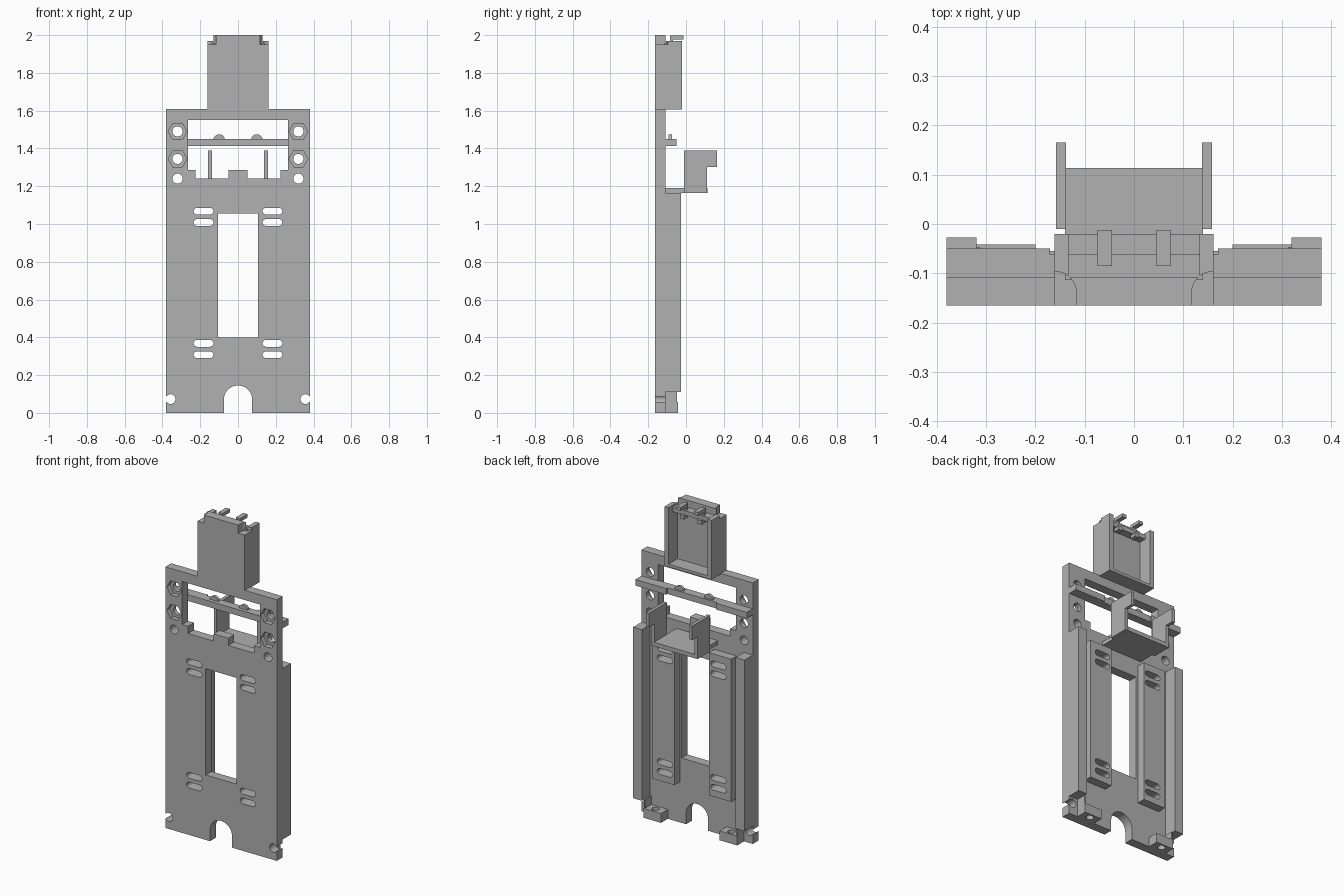
import bpy, math
from mathutils import Matrix, Vector

cube = bpy.data.objects.get("Cube")
if cube:
    bpy.data.objects.remove(cube, do_unlink=True)

import bmesh

grey = bpy.data.materials.new("plain grey")
grey.use_nodes = True
colour = (0.44, 0.44, 0.44, 1)
grey.diffuse_color = colour
grey.node_tree.nodes["Principled BSDF"].inputs["Base Color"].default_value = colour

FRONT, BACK = -0.165, -0.108     # faces of the base plate
SINK = BACK - 0.006              # rear parts are seated slightly into the plate


def finish(name, bm):
    bmesh.ops.recalc_face_normals(bm, faces=bm.faces)
    mesh = bpy.data.meshes.new(name)
    bm.to_mesh(mesh)
    bm.free()
    mesh.materials.append(grey)
    ob = bpy.data.objects.new(name, mesh)
    bpy.context.scene.collection.objects.link(ob)
    return ob


def box(name, x0, x1, y0, y1, z0, z1):
    bm = bmesh.new()
    size = Vector((x1 - x0, y1 - y0, z1 - z0))
    mid = Vector((x0 + x1, y0 + y1, z0 + z1)) / 2
    bmesh.ops.create_cube(bm, size=1, matrix=Matrix.Translation(mid) @ Matrix.Diagonal(size.to_4d()))
    return finish(name, bm)


def prism(name, x, z, r, y0, y1, sides=32, turn=0.0):
    """Round or hexagonal bar running front to back."""
    bm = bmesh.new()
    place = (Matrix.Translation((x, (y0 + y1) / 2, z)) @ Matrix.Rotation(math.pi / 2, 4, 'X')
             @ Matrix.Rotation(turn, 4, 'Z'))
    bmesh.ops.create_cone(bm, cap_ends=True, segments=sides, radius1=r, radius2=r,
                          depth=y1 - y0, matrix=place)
    return finish(name, bm)


def post(name, x, y, r, z0, z1):
    """Upright round bar."""
    bm = bmesh.new()
    bmesh.ops.create_cone(bm, cap_ends=True, segments=32, radius1=r, radius2=r, depth=z1 - z0,
                          matrix=Matrix.Translation((x, y, (z0 + z1) / 2)))
    return finish(name, bm)


def slot(x0, x1, z0, z1):
    """Round-ended slot cutter."""
    bm = bmesh.new()
    r, zc = (z1 - z0) / 2, (z0 + z1) / 2
    ring = []
    for centre, start in ((x1 - r, -90), (x0 + r, 90)):
        for i in range(9):
            a = math.radians(start + i * 22.5)
            ring.append(bm.verts.new((centre + r * math.cos(a), -0.3, zc + r * math.sin(a))))
    face = bm.faces.new(ring)
    new = bmesh.ops.extrude_face_region(bm, geom=[face])["geom"]
    bmesh.ops.translate(bm, vec=(0, 0.4, 0), verts=[v for v in new if isinstance(v, bmesh.types.BMVert)])
    return finish("slot_cutter", bm)


def cut(target, *cutters):
    for c in cutters:
        mod = target.modifiers.new("cut", 'BOOLEAN')
        mod.operation, mod.solver, mod.object = 'DIFFERENCE', 'EXACT', c
        bpy.context.view_layer.objects.active = target
        bpy.ops.object.modifier_apply(modifier=mod.name)
        bpy.data.objects.remove(c, do_unlink=True)


def gap(x0, x1, z0, z1):
    return box("gap_cutter", x0, x1, -0.3, 0.1, z0, z1)


# Base plate with its windows and arched foot notch
plate = box("base_plate", -0.38, 0.38, FRONT, BACK, 0, 1.61)
cut(plate, gap(-0.105, 0.105, 0.4, 1.055), gap(-0.265, 0.265, 1.285, 1.55),
    gap(-0.225, -0.05, 1.24, 1.3), gap(0.05, 0.225, 1.24, 1.3),
    gap(-0.075, 0.075, -0.1, 0.07), prism("arch_cutter", 0, 0.07, 0.075, -0.3, 0.1, 48))

for s, side in ((1, "left"), (-1, "right")):
    def mirrored(name, x0, x1, *rest):
        a, b = sorted((s * x0, s * x1))
        return box(f"{side}_{name}", a, b, *rest)

    # Screw holes with hexagonal nut pockets
    for z in (1.49, 1.345):
        cut(plate, prism("nut_cutter", s * 0.32, z, 0.05, -0.3, -0.135, 6, math.pi / 2))
    for z in (1.49, 1.345, 1.24):
        cut(plate, prism("hole_cutter", s * 0.32, z, 0.027, -0.3, 0.1))

    # Open edge holes near the bottom
    cut(plate, prism("edge_cutter", s * 0.357, 0.073, 0.026, -0.3, 0.1),
        mirrored("edge_gap", 0.357, 0.45, -0.3, 0.1, 0.058, 0.088))

    # Raised pad with slots through pad and plate
    pad = mirrored("slot_pad", 0.118, 0.27, SINK, -0.055, 0.25, 1.13)
    for z in (1.05, 0.99, 0.35, 0.29):
        a, b = sorted((s * 0.13, s * 0.235))
        for part in (plate, pad):
            cut(part, slot(a, b, z, z + 0.036))

    # Side rail, foot with vertical hole and a small rib above it
    mirrored("side_rail", 0.32, 0.38, SINK, -0.027, 0.11, 1.165)
    foot = mirrored("foot", 0.2, 0.32, SINK, -0.042, 0, 0.058)
    cut(foot, post("foot_cutter", s * 0.26, -0.073, 0.022, -0.1, 0.2))
    mirrored("foot_rib", 0.312, 0.32, SINK, -0.047, 0.05, 0.11)

    # Crossbar ends and locating bumps
    mirrored("crossbar_end", 0.17, 0.38, SINK, -0.05, 1.412, 1.45)
    bump = prism(f"{side}_crossbar_bump", s * 0.1, 1.445, 0.03, -0.092, -0.074)

    # Stepped cheek of the rear tray
    cheek = mirrored("tray_cheek", 0.138, 0.158, -0.01, 0.165, 1.165, 1.388)
    cut(cheek, box("cheek_cutter", -0.3, 0.3, 0.112, 0.3, 1, 1.302))

    # Tower wall with rounded top notch
    wall = mirrored("tower_wall", 0.133, 0.161, SINK, -0.02, 1.605, 1.97)
    cut(wall, post("notch_cutter", s * 0.161, -0.14, 0.044, 1.95, 2.1))

    # Hooked clip at the tower top
    mirrored("clip_arm", 0.045, 0.074, -0.082, -0.012, 1.977, 1.998)
    mirrored("clip_leg", 0.045, 0.074, -0.085, -0.068, 1.955, 1.998)
    mirrored("clip_lower", 0.045, 0.074, -0.085, -0.045, 1.91, 1.935)

# Crossbar centre, set back slightly
box("crossbar_middle", -0.175, 0.175, SINK, -0.062, 1.412, 1.45)

# Rear tray floor reaching back from the plate
box("tray_floor", -0.14, 0.14, SINK, 0.114, 1.165, 1.19)

# Tower front, floor and inner ledge
tower = box("tower_front", -0.161, 0.161, FRONT, BACK, 1.6, 2.0)
for s in (1, -1):
    a, b = sorted((s * 0.161, s * 0.3))
    cut(tower, post("notch_cutter", s * 0.161, -0.14, 0.044, 1.95, 2.1),
        box("corner_cutter", min(s * 0.117, s * 0.2), max(s * 0.117, s * 0.2), -0.3, -0.14, 1.95, 2.1),
        box("step_cutter", min(s * 0.133, s * 0.2), max(s * 0.133, s * 0.2), -0.3, 0.1, 1.97, 2.1))
box("tower_floor", -0.14, 0.14, SINK, -0.02, 1.605, 1.622)
box("tower_ledge", -0.14, 0.14, SINK, -0.061, 1.93, 1.958)

# Smooth the round holes while keeping edges sharp
for ob in bpy.context.scene.objects:
    if ob.type == 'MESH' and ob.data.materials and ob.data.materials[0] == grey:
        bpy.ops.object.select_all(action='DESELECT')
        ob.select_set(True)
        bpy.context.view_layer.objects.active = ob
        bpy.ops.object.shade_smooth_by_angle(angle=math.radians(25))
